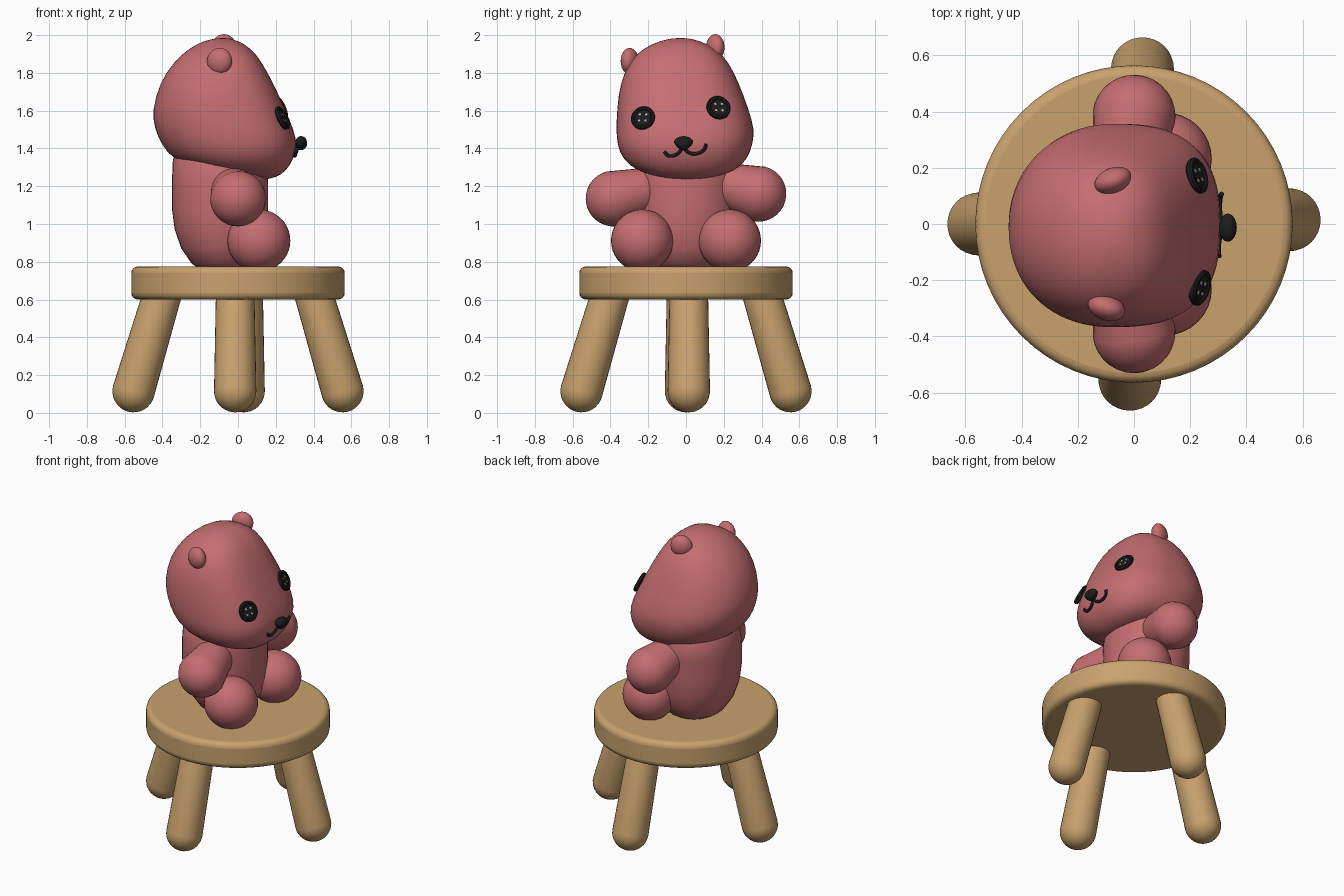
import bpy, bmesh, math
from mathutils import Vector, Matrix
from mathutils.bvhtree import BVHTree

if "Cube" in bpy.data.objects:
    bpy.data.objects.remove(bpy.data.objects["Cube"])


def material(name, rgb):
    m = bpy.data.materials.new(name)
    m.use_nodes = True
    m.diffuse_color = (*rgb, 1)
    bsdf = m.node_tree.nodes["Principled BSDF"]
    bsdf.inputs["Base Color"].default_value = (*rgb, 1)
    bsdf.inputs["Roughness"].default_value = 0.7
    return m


FUR = material("dusty rose plush", (0.56, 0.155, 0.165))
WOOD = material("light wood", (0.58, 0.36, 0.155))
BLACK = material("button black", (0.012, 0.012, 0.012))
THREAD = material("pale thread", (0.5, 0.48, 0.46))


def finish(name, bm, mat, angle=180):
    bmesh.ops.recalc_face_normals(bm, faces=bm.faces)
    mesh = bpy.data.meshes.new(name)
    bm.to_mesh(mesh)
    bm.free()
    ob = bpy.data.objects.new(name, mesh)
    bpy.context.collection.objects.link(ob)
    mesh.materials.append(mat)
    bpy.ops.object.select_all(action='DESELECT')
    ob.select_set(True)
    bpy.context.view_layer.objects.active = ob
    if angle >= 180:
        bpy.ops.object.shade_smooth()
    else:
        bpy.ops.object.shade_smooth_by_angle(angle=math.radians(angle))
    return ob


def aim(direction):
    return Vector(direction).to_track_quat('Z', 'Y').to_matrix().to_4x4()


def ellipsoid(name, centre, radii, mat, up=(0, 0, 1)):
    bm = bmesh.new()
    bmesh.ops.create_uvsphere(bm, u_segments=32, v_segments=20, radius=1)
    bm.transform(Matrix.Translation(centre) @ aim(up) @ Matrix.Diagonal((*radii, 1)))
    return finish(name, bm, mat)


def bridge(bm, rings):
    n = len(rings[0])
    for a, b in zip(rings, rings[1:]):
        for i in range(n):
            j = (i + 1) % n
            bm.faces.new((a[i], a[j], b[j], b[i]))
    bm.faces.new(rings[0])
    bm.faces.new(rings[-1])


def lathe(name, profile, mat, matrix, sides=32, angle=180):
    """Spin (radius, height) pairs about z, then place with the matrix."""
    bm = bmesh.new()
    turn = [2 * math.pi * i / sides for i in range(sides)]
    bridge(bm, [[bm.verts.new((r * math.cos(t), r * math.sin(t), h)) for t in turn]
                for r, h in profile])
    bm.transform(matrix)
    return finish(name, bm, mat, angle)


def capsule(name, a, b, ra, rb, mat):
    """Round-ended limb from a to b."""
    a, b = Vector(a), Vector(b)
    length = (b - a).length
    arc = [math.radians(3 + 87 * i / 8) for i in range(9)]
    profile = [(ra * math.sin(t), -ra * math.cos(t)) for t in arc]
    profile += [(rb * math.sin(t), length + rb * math.cos(t)) for t in reversed(arc)]
    return lathe(name, profile, mat, Matrix.Translation(a) @ aim(b - a))


def loft(sections, sides=40, front_power=2.0):
    """Stack rings given as (z, xmin, xmax, ymin, ymax)."""
    bm = bmesh.new()
    rings = []
    for z, x0, x1, y0, y1 in sections:
        ring = []
        for i in range(sides):
            t = 2 * math.pi * i / sides
            c, s = math.cos(t), math.sin(t)
            e = 2 / (front_power if c > 0 else 2.1)
            px = math.copysign(abs(c) ** e, c)
            py = math.copysign(abs(s) ** e, s)
            ring.append(bm.verts.new(((x0 + x1) / 2 + px * (x1 - x0) / 2,
                                      (y0 + y1) / 2 + py * (y1 - y0) / 2, z)))
        rings.append(ring)
    bridge(bm, rings)
    return bm


# Stool seat and four splayed legs
seat = lathe("stool_seat", [(0.565, 0.6), (0.565, 0.775)], WOOD, Matrix(), 64, 35)
bevel = seat.modifiers.new("rounded_rim", 'BEVEL')
bevel.width, bevel.segments, bevel.limit_method = 0.035, 4, 'ANGLE'
for name, dx, dy, side in (("front", 1, 0, 0.015), ("back", -1, 0, 0),
                           ("left", 0, 1, 0.03), ("right", 0, -1, -0.015)):
    foot = (dx * 0.553 + abs(dy) * side, dy * 0.553 + abs(dx) * side, 0.115)
    top = (dx * 0.40 + abs(dy) * side, dy * 0.40 + abs(dx) * side, 0.63)
    capsule("stool_leg_" + name, foot, top, 0.112, 0.102, WOOD)

# Plush body
body = finish("body", loft([
    (0.76, -0.2, 0.04, -0.14, 0.14),
    (0.79, -0.245, 0.09, -0.19, 0.19),
    (0.87, -0.3, 0.135, -0.24, 0.24),
    (0.97, -0.335, 0.155, -0.265, 0.265),
    (1.08, -0.35, 0.16, -0.275, 0.275),
    (1.22, -0.35, 0.16, -0.275, 0.28),
    (1.34, -0.345, 0.15, -0.265, 0.29),
    (1.42, -0.3, 0.1, -0.2, 0.22)]), FUR)

# Head with a sloping face, tilted a little to one side
head_bm = loft([
    (1.985, -0.1, -0.06, -0.06, 0.0),
    (1.972, -0.18, 0.0, -0.135, 0.07),
    (1.93, -0.26, 0.07, -0.23, 0.16),
    (1.86, -0.34, 0.125, -0.3, 0.225),
    (1.75, -0.415, 0.185, -0.35, 0.28),
    (1.6, -0.457, 0.255, -0.367, 0.335),
    (1.5, -0.442, 0.295, -0.37, 0.364),
    (1.42, -0.405, 0.316, -0.366, 0.354),
    (1.34, -0.345, 0.293, -0.335, 0.325),
    (1.28, -0.2, 0.255, -0.26, 0.26),
    (1.247, -0.02, 0.205, -0.14, 0.15),
    (1.235, 0.08, 0.14, -0.03, 0.04)], front_power=2.6)
bmesh.ops.recalc_face_normals(head_bm, faces=head_bm.faces)
surface = BVHTree.FromBMesh(head_bm)
head = finish("head", head_bm, FUR)
head.modifiers.new("soft_head", 'SUBSURF').levels = 1


def on_face(y, z, lift):
    hit = surface.ray_cast(Vector((2, y, z)), Vector((-1, 0, 0)))[0]
    return hit + Vector((lift, 0, 0))


# Ears
ellipsoid("left_ear", (-0.075, 0.155, 1.935), (0.045, 0.068, 0.07), FUR, (0.25, 0.1, 1))
ellipsoid("right_ear", (-0.098, -0.298, 1.862), (0.045, 0.068, 0.07), FUR, (0.3, -0.1, 1))

# Arms and feet
for name, s, z in (("left", 1, 1.16), ("right", -1, 1.135)):
    capsule(name + "_arm", (0, s * 0.383, z), (-0.02, s * 0.25, z + 0.035), 0.148, 0.125, FUR)
    ellipsoid(name + "_foot", (0.11, s * 0.232, 0.912), (0.167, 0.165, 0.165), FUR)

# Button eyes with a raised rim and four thread dots
for name, y, z in (("left", 0.172, 1.615), ("right", -0.227, 1.56)):
    out = Vector((1, 0.3 * math.copysign(1, y), 0.48)).normalized()
    place = Matrix.Translation(on_face(y, z, 0.006)) @ aim(out)
    lathe(name + "_eye", [(0.058, -0.012), (0.065, -0.004), (0.065, 0.008), (0.058, 0.014),
                          (0.049, 0.013), (0.044, 0.007)], BLACK, place, 32, 40)
    for k in range(4):
        t = math.pi * (k / 2 + 0.25)
        spot = Matrix.Translation((0.025 * math.cos(t), 0.025 * math.sin(t), 0.007))
        lathe(f"{name}_eye_thread_{k + 1}", [(0.007, 0), (0.007, 0.002)], THREAD,
              place @ spot, 10, 40)

# Nose, narrowing toward the bottom
nose = ellipsoid("nose", (0, 0, 0), (0.032, 0.048, 0.037), BLACK)
for v in nose.data.vertices:
    v.co.y *= 1 + 9 * min(v.co.z, 0.01)
    v.co += Vector((0.334, -0.013, 1.428))

# Stitched mouth following the face
curve = bpy.data.curves.new("mouth", 'CURVE')
curve.dimensions = '3D'
curve.bevel_depth, curve.bevel_resolution, curve.use_fill_caps = 0.009, 3, True
for path in ([(-0.116, 1.383), (-0.09, 1.361), (-0.045, 1.372), (-0.016, 1.41)],
             [(-0.016, 1.41), (0.014, 1.379), (0.058, 1.373), (0.095, 1.393), (0.107, 1.422)]):
    spline = curve.splines.new('BEZIER')
    spline.bezier_points.add(len(path) - 1)
    for p, (y, z) in zip(spline.bezier_points, path):
        p.co = on_face(y, z, 0.005)
        p.handle_left_type = p.handle_right_type = 'AUTO'
curve.materials.append(BLACK)
bpy.context.collection.objects.link(bpy.data.objects.new("mouth", curve))
